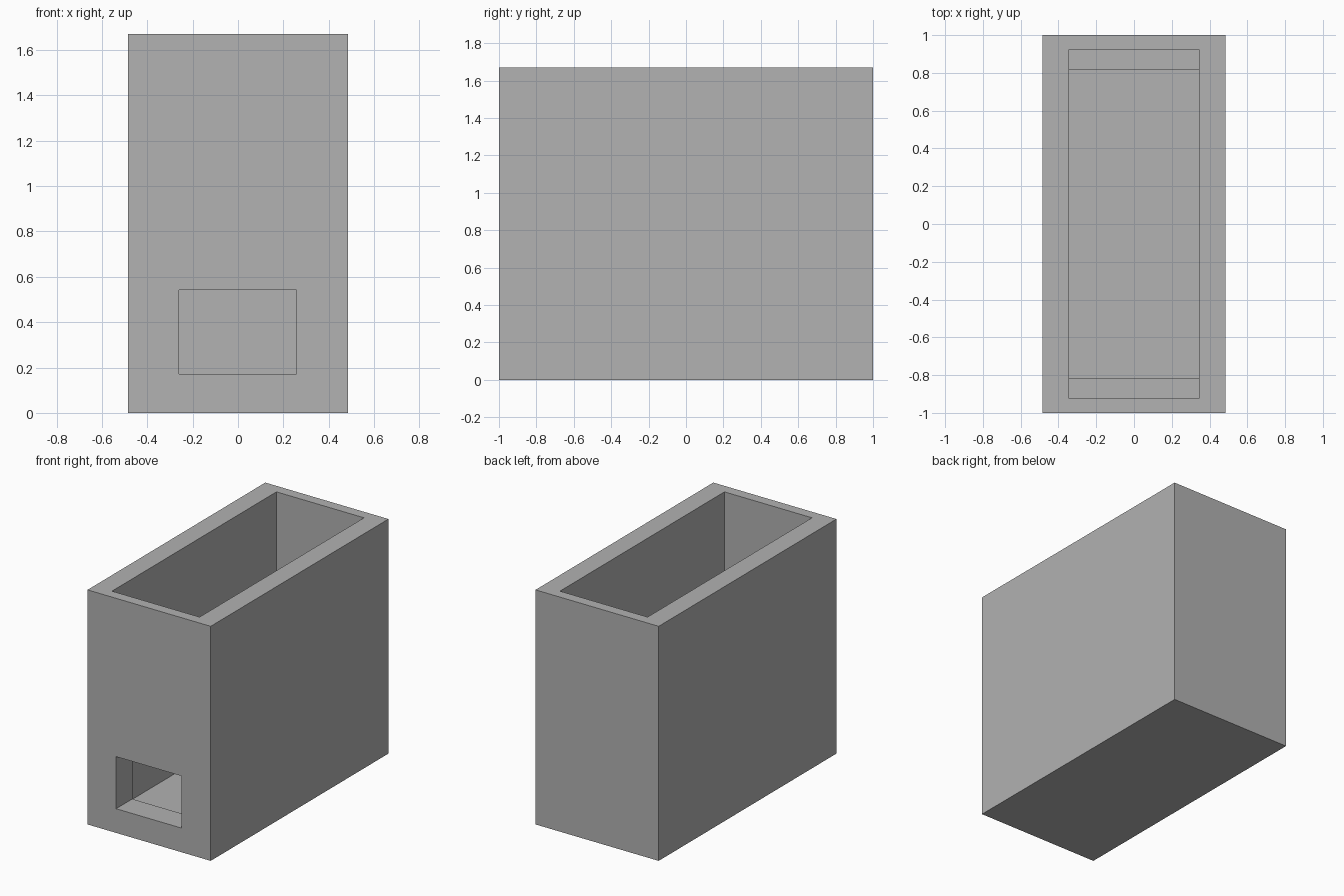
import bpy

# Remove the default cube only
cube = bpy.data.objects.get("Cube")
if cube:
    bpy.data.objects.remove(cube, do_unlink=True)

GREY = (0.445, 0.445, 0.445, 1.0)
HALF_W, HALF_L, HEIGHT = 0.485, 1.0, 1.67
INNER_W, INNER_L = 0.345, 0.925      # upper cavity half sizes
LOWER_L = 0.818                      # lower cavity half length
FLOOR, LEDGE = 0.10, 0.63            # cavity floor and end ledge heights

grey = bpy.data.materials.new("plain grey")
grey.use_nodes = True
grey.diffuse_color = GREY
grey.node_tree.nodes["Principled BSDF"].inputs["Base Color"].default_value = GREY


def box(name, x, y, z):
    """Box spanning the given (low, high) ranges."""
    spans = (x, y, z)
    bpy.ops.mesh.primitive_cube_add(size=1)
    obj = bpy.context.object
    obj.name = name
    for v in obj.data.vertices:
        v.co = [(lo + hi) / 2 + c * (hi - lo) for c, (lo, hi) in zip(v.co, spans)]
    obj.data.materials.append(grey)
    return obj


def cut(body, cutter):
    """Subtract the cutter from the body and remove it."""
    mod = body.modifiers.new(cutter.name, "BOOLEAN")
    mod.operation = "DIFFERENCE"
    mod.solver = "EXACT"
    mod.object = cutter
    cutter.hide_render = True
    bpy.context.view_layer.objects.active = body
    bpy.ops.object.modifier_apply(modifier=mod.name)
    bpy.data.objects.remove(cutter, do_unlink=True)


# Outer block
body = box("box_body", (-HALF_W, HALF_W), (-HALF_L, HALF_L), (0, HEIGHT))

# Open upper cavity, then the shorter pit that leaves a ledge at each end
cut(body, box("upper_cavity", (-INNER_W, INNER_W), (-INNER_L, INNER_L), (LEDGE, HEIGHT + 0.2)))
cut(body, box("lower_cavity", (-INNER_W, INNER_W), (-LOWER_L, LOWER_L), (FLOOR, LEDGE + 0.2)))

# Front opening through the thick lower wall
cut(body, box("front_opening", (-0.26, 0.257), (-HALF_L - 0.2, -LOWER_L + 0.1), (0.172, 0.543)))
